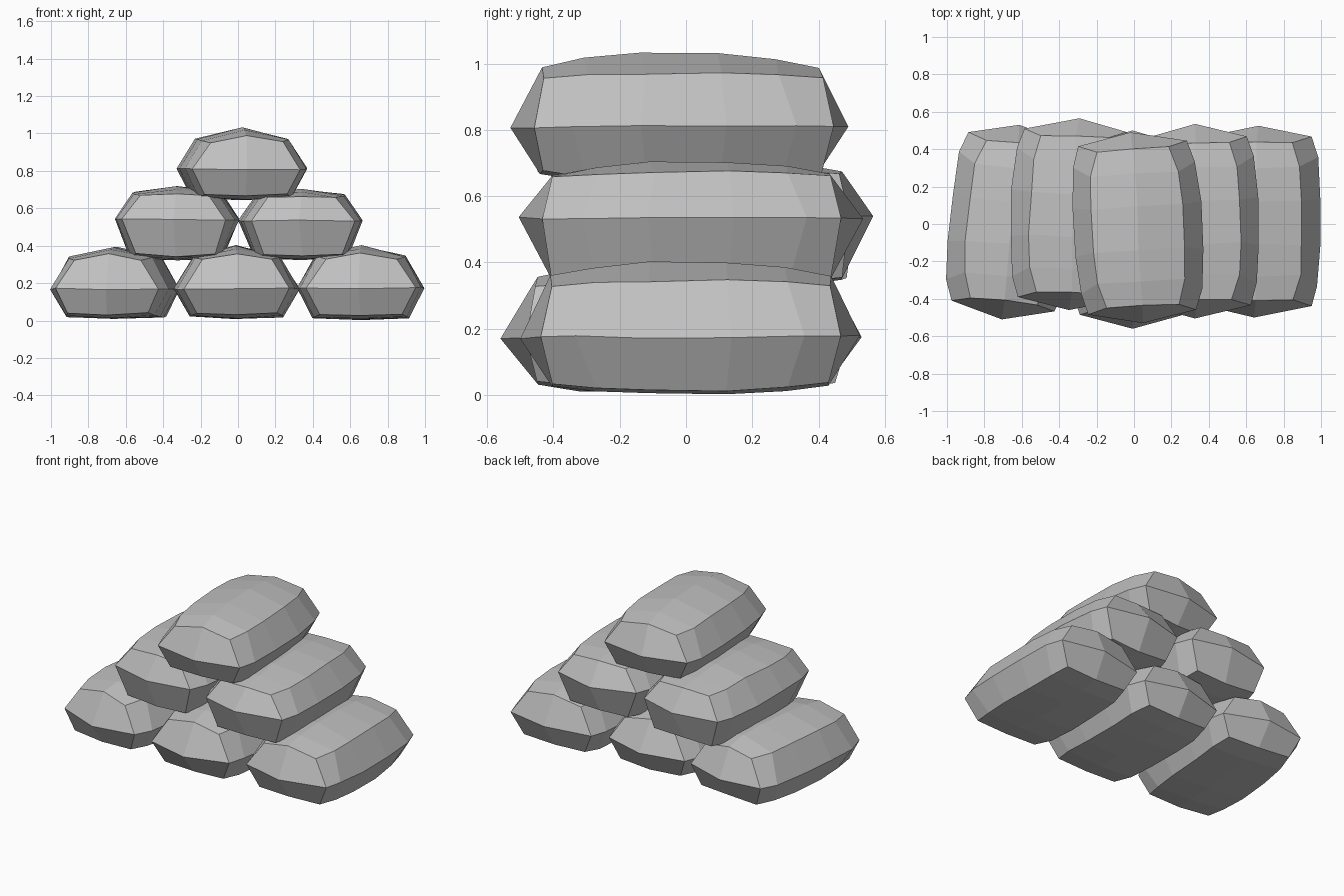
import bpy
import bmesh
import random

if "Cube" in bpy.data.objects:
    bpy.data.objects.remove(bpy.data.objects["Cube"], do_unlink=True)

random.seed(4)

grey = bpy.data.materials.new("sack grey")
grey.use_nodes = True
COLOUR = (0.53, 0.53, 0.53, 1)
grey.diffuse_color = COLOUR
grey.node_tree.nodes["Principled BSDF"].inputs["Base Color"].default_value = COLOUR

# Rows along a sack: y, seam y, seam half width, top half width, bottom half width, crown drop, floor lift
ROWS = [(-0.42, -0.45, 0.84, 0.55, 0.64, 0.04, 0.02),
        (-0.29, -0.34, 0.95, 0.67, 0.72, 0.015, 0.005),
        (-0.12, -0.13, 1.00, 0.70, 0.74, 0, 0),
        (0.11, 0.12, 1.00, 0.70, 0.74, 0, 0),
        (0.29, 0.34, 0.95, 0.67, 0.72, 0.015, 0.005),
        (0.42, 0.45, 0.84, 0.55, 0.64, 0.04, 0.02)]


def wobble(amount=0.006):
    return random.uniform(-amount, amount)


def sandbag(name, x, z, half, height, seam, shoulder, front, back, lean=0):
    """Pillow-shaped sack: eight-sided rings along y, closed by a pinched seam at each end."""
    bm = bmesh.new()
    rings = []
    middle = (front + back) / 2
    for y, seam_y, wide, top, bottom, drop, lift in ROWS:
        crown, floor = z + height - drop, z + lift
        edge = z + shoulder - drop * 0.4
        outline = [(-half * bottom, y, floor + 0.01), (0, y, floor),
                   (half * bottom, y, floor + 0.01), (half * wide, seam_y, z + seam),
                   (half * top, y, edge), (0, y, crown),
                   (-half * top, y, edge), (-half * wide, seam_y, z + seam)]
        # A small turn about the vertical, then a little unevenness
        rings.append([bm.verts.new((x + px + lean * py + wobble(),
                                    middle + py - lean * px + wobble(),
                                    pz + wobble(0.004))) for px, py, pz in outline])
    for a, b in zip(rings, rings[1:]):
        for i in range(8):
            j = (i + 1) % 8
            bm.faces.new((a[i], a[j], b[j], b[i]))

    # Pinched end seams
    for ring, tip_y in ((rings[0], front), (rings[-1], back)):
        tip = bm.verts.new((x + lean * tip_y + wobble(0.02), tip_y, z + seam + wobble()))
        for i in (7, 1, 3, 5):
            bm.faces.new((ring[i], ring[(i + 1) % 8], ring[(i + 2) % 8], tip))

    bmesh.ops.recalc_face_normals(bm, faces=bm.faces[:])
    mesh = bpy.data.meshes.new(name)
    bm.to_mesh(mesh)
    bm.free()
    mesh.materials.append(grey)
    bpy.context.collection.objects.link(bpy.data.objects.new(name, mesh))


# Bottom row
sandbag("bottom_right_sandbag", -0.655, 0.01, 0.33, 0.385, 0.16, 0.33, -0.51, 0.53, 0.1)
sandbag("bottom_middle_sandbag", -0.01, 0.01, 0.335, 0.39, 0.16, 0.33, -0.56, 0.5)
sandbag("bottom_left_sandbag", 0.655, 0.005, 0.345, 0.395, 0.17, 0.34, -0.5, 0.525)
# Middle row
sandbag("middle_right_sandbag", -0.325, 0.325, 0.33, 0.39, 0.215, 0.36, -0.46, 0.565, 0.03)
sandbag("middle_left_sandbag", 0.335, 0.325, 0.33, 0.38, 0.21, 0.35, -0.505, 0.535, -0.02)
# Top
sandbag("top_sandbag", 0.02, 0.645, 0.345, 0.385, 0.165, 0.325, -0.53, 0.49, -0.06)
